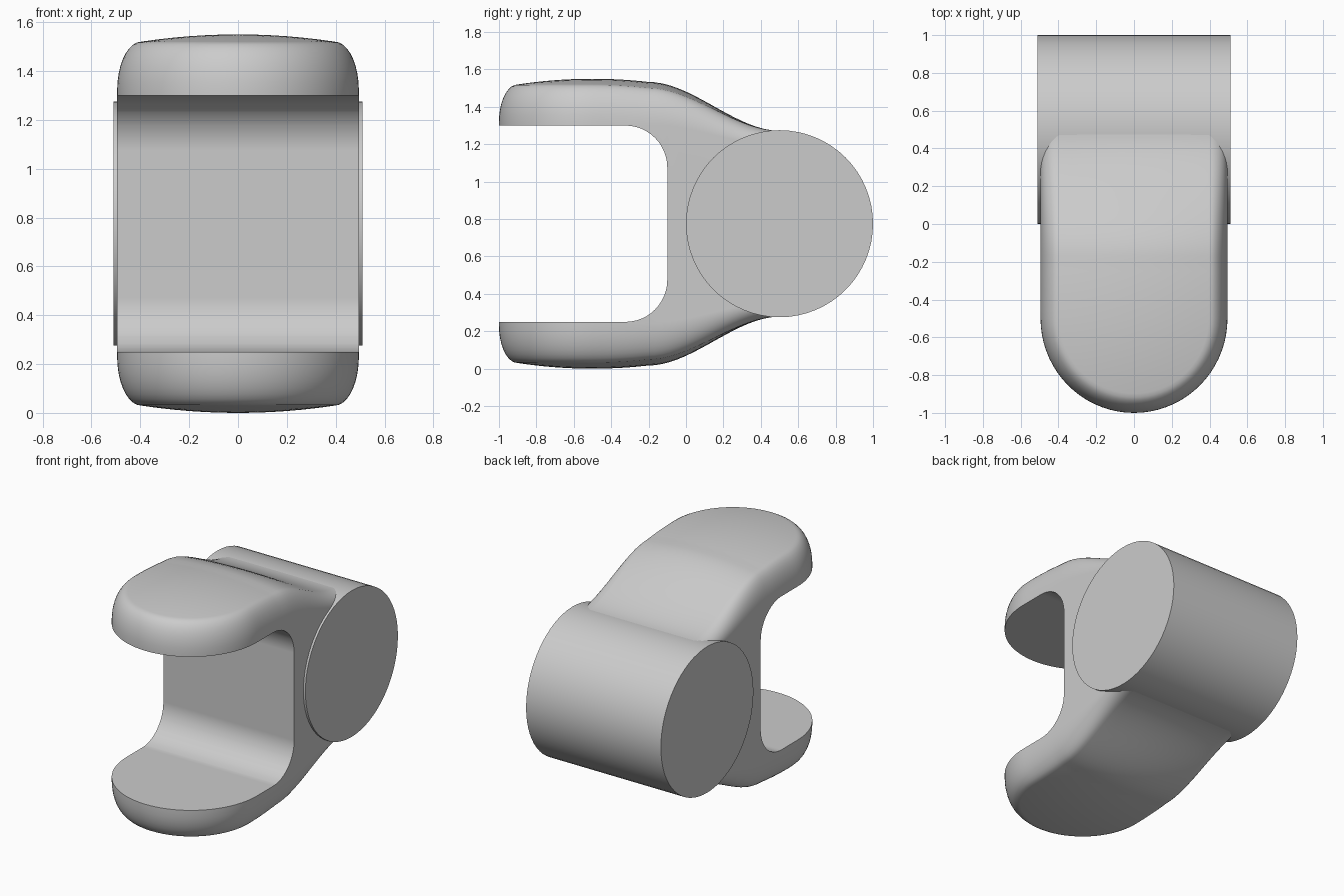
import bpy, bmesh
from math import sin, cos, pi, radians

default = bpy.data.objects.get("Cube")
if default:
    bpy.data.objects.remove(default, do_unlink=True)

MID = 0.775  # height of the symmetry plane

grey = bpy.data.materials.new("plain grey")
grey.use_nodes = True
colour = (0.6, 0.6, 0.6, 1)
grey.diffuse_color = colour
grey.node_tree.nodes["Principled BSDF"].inputs["Base Color"].default_value = colour


def make_object(name, bm):
    mesh = bpy.data.meshes.new(name)
    bm.to_mesh(mesh)
    bm.free()
    mesh.materials.append(grey)
    ob = bpy.data.objects.new(name, mesh)
    bpy.context.collection.objects.link(ob)
    ob.location.z = MID
    return ob


def activate(ob):
    bpy.ops.object.select_all(action='DESELECT')
    ob.select_set(True)
    bpy.context.view_layer.objects.active = ob


def fix_normals(ob):
    bm = bmesh.new()
    bm.from_mesh(ob.data)
    bmesh.ops.recalc_face_normals(bm, faces=bm.faces)
    bm.to_mesh(ob.data)
    bm.free()


def saddle(y):
    # 0 on the pad, easing to 1 where the arm meets the barrel
    t = min(max((y + 0.2) / 0.7, 0), 1)
    return t * t * (3 - 2 * t)


def crown(x, y):
    s = saddle(y)
    dome = 0.775 - 0.19 * (min(y, -0.2) + 0.5) ** 2
    return dome + (0.497 - dome) * s - 0.19 * x * x * (1 - s)


def outline(station, inset):
    # rounded nose followed by straight sides
    if station <= NOSE:
        a = pi / 2 * station / NOSE
        return (0.495 - inset) * sin(a), -0.5 - (0.5 - inset) * cos(a)
    return 0.495 - inset, -0.5 + (station - NOSE) / SIDE


# One quarter of the yoke, mirrored across and top to bottom
NOSE, SIDE, ACROSS, RIM = 18, 24, 6, 9
bm = bmesh.new()
rows = []
for i in range(NOSE + SIDE + 1):
    row = []
    x, y = outline(i, 0.1)
    for k in range(ACROSS):
        f = k / ACROSS
        row.append((x * f, y, crown(x * f, y)))
    for k in range(RIM + 1):
        a = pi / 2 * k / RIM
        px, py = outline(i, 0.1 * (1 - sin(a)))
        drop = 0.2 * (1 - cos(a)) * (1 - 0.6 * saddle(py))
        row.append((px, py, crown(x, y) - drop))
    row.append((px, py, 0))
    rows.append([bm.verts.new(p) for p in row])
for a, b in zip(rows, rows[1:]):
    for j in range(len(a) - 1):
        bm.faces.new((a[j], a[j + 1], b[j + 1], b[j]))
bm.faces.new(rows[-1] + [bm.verts.new((0, 0.5, 0))])
bmesh.ops.remove_doubles(bm, verts=bm.verts, dist=0.0001)
yoke = make_object("yoke", bm)
activate(yoke)
mirror = yoke.modifiers.new("mirror", 'MIRROR')
mirror.use_axis = (True, False, True)
bpy.ops.object.modifier_apply(modifier=mirror.name)
fix_normals(yoke)

# Slot cutter with rounded inner corners
bm = bmesh.new()
R, HALF, WALL = 0.225, 0.525, -0.1
profile = [(-1.3, -HALF)]
for cz, start in ((R - HALF, -pi / 2), (HALF - R, 0)):
    for k in range(13):
        a = start + pi / 2 * k / 12
        profile.append((WALL - R + R * cos(a), cz + R * sin(a)))
profile.append((-1.3, HALF))
face = bm.faces.new([bm.verts.new((-0.8, y, z)) for y, z in profile])
new = bmesh.ops.extrude_face_region(bm, geom=[face])["geom"]
bmesh.ops.translate(bm, vec=(1.6, 0, 0),
                    verts=[g for g in new if isinstance(g, bmesh.types.BMVert)])
bmesh.ops.recalc_face_normals(bm, faces=bm.faces)
cutter = make_object("slot_cutter", bm)
cutter.hide_render = True

activate(yoke)
cut = yoke.modifiers.new("slot", 'BOOLEAN')
cut.operation = 'DIFFERENCE'
cut.solver = 'EXACT'
cut.object = cutter
bpy.ops.object.modifier_apply(modifier=cut.name)
bpy.data.objects.remove(cutter, do_unlink=True)

# Cross barrel behind the yoke
bpy.ops.mesh.primitive_cylinder_add(vertices=64, radius=0.5, depth=1.02,
                                    location=(0, 0.5, MID), rotation=(0, pi / 2, 0))
barrel = bpy.context.object
barrel.name = "barrel"
barrel.data.materials.append(grey)

for ob in (yoke, barrel):
    activate(ob)
    bpy.ops.object.shade_smooth_by_angle(angle=radians(35))
    weighted = ob.modifiers.new("even shading", 'WEIGHTED_NORMAL')
    weighted.keep_sharp = True
